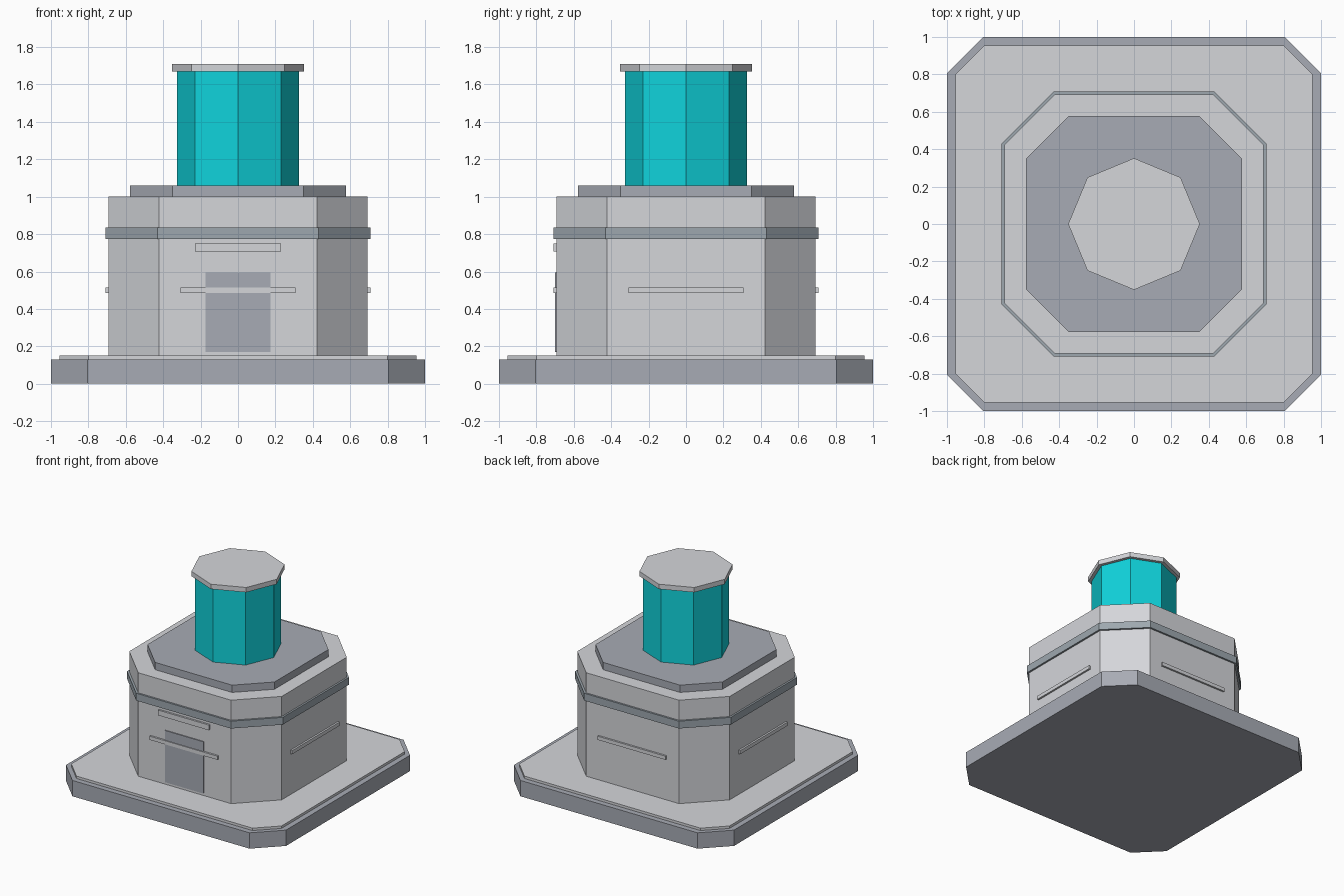
import bpy, bmesh
from math import cos, sin, pi

cube = bpy.data.objects.get("Cube")
if cube:
    bpy.data.objects.remove(cube, do_unlink=True)


def make_material(name, rgb):
    mat = bpy.data.materials.new(name)
    mat.use_nodes = True
    color = (*rgb, 1)
    mat.diffuse_color = color
    bsdf = mat.node_tree.nodes["Principled BSDF"]
    bsdf.inputs["Base Color"].default_value = color
    bsdf.inputs["Roughness"].default_value = 0.8
    return mat


LIGHT = make_material("light grey", (0.66, 0.67, 0.70))
DARK = make_material("slate grey", (0.39, 0.41, 0.46))
BELT = make_material("blue grey", (0.34, 0.39, 0.43))
CYAN = make_material("cyan", (0.005, 0.66, 0.72))


def prism(name, outline, z0, z1, mat):
    """Extrude a flat outline from z0 up to z1."""
    bm = bmesh.new()
    base = bm.faces.new([bm.verts.new((x, y, z0)) for x, y in outline])
    top = bmesh.ops.extrude_face_region(bm, geom=[base])["geom"]
    verts = [g for g in top if isinstance(g, bmesh.types.BMVert)]
    bmesh.ops.translate(bm, verts=verts, vec=(0, 0, z1 - z0))
    bmesh.ops.recalc_face_normals(bm, faces=bm.faces)
    mesh = bpy.data.meshes.new(name)
    bm.to_mesh(mesh)
    bm.free()
    mesh.materials.append(mat)
    obj = bpy.data.objects.new(name, mesh)
    bpy.context.collection.objects.link(obj)
    return obj


def clipped_square(r, c):
    """Square of half width r whose corners are cut off beyond c."""
    return [(c, -r), (r, -c), (r, c), (c, r), (-c, r), (-r, c), (-r, -c), (-c, -r)]


def octagon(r):
    return [(r * cos(i * pi / 4), r * sin(i * pi / 4)) for i in range(8)]


def wall_plate(name, half_width, z0, z1, reach, mat, turn=0):
    """Thin plate on the front wall, turned about z to reach other walls."""
    back = 0.68
    outline = [(-half_width, -reach), (half_width, -reach),
               (half_width, -back), (-half_width, -back)]
    obj = prism(name, outline, z0, z1, mat)
    obj.rotation_euler.z = turn
    return obj


# Stepped base
prism("base_plinth", clipped_square(1.0, 0.805), 0, 0.13, DARK)
prism("base_top", clipped_square(0.955, 0.80), 0.13, 0.15, LIGHT)

# Main building with its belt and roof slab
prism("building", clipped_square(0.693, 0.422), 0.15, 1.0, LIGHT)
prism("belt", clipped_square(0.708, 0.43), 0.775, 0.835, BELT)
prism("roof_slab", clipped_square(0.577, 0.35), 1.0, 1.06, DARK)

# Glowing tower and its cap
prism("tower", octagon(0.325), 1.06, 1.67, CYAN)
prism("tower_cap", octagon(0.352), 1.67, 1.71, LIGHT)

# Door, lintel and a trim strip on every side
wall_plate("door", 0.175, 0.17, 0.595, 0.701, DARK)
wall_plate("lintel", 0.23, 0.707, 0.75, 0.708, LIGHT)
for i, side in enumerate(("front", "left", "back", "right")):
    wall_plate(side + "_trim", 0.308, 0.485, 0.515, 0.708, LIGHT, i * pi / 2)
